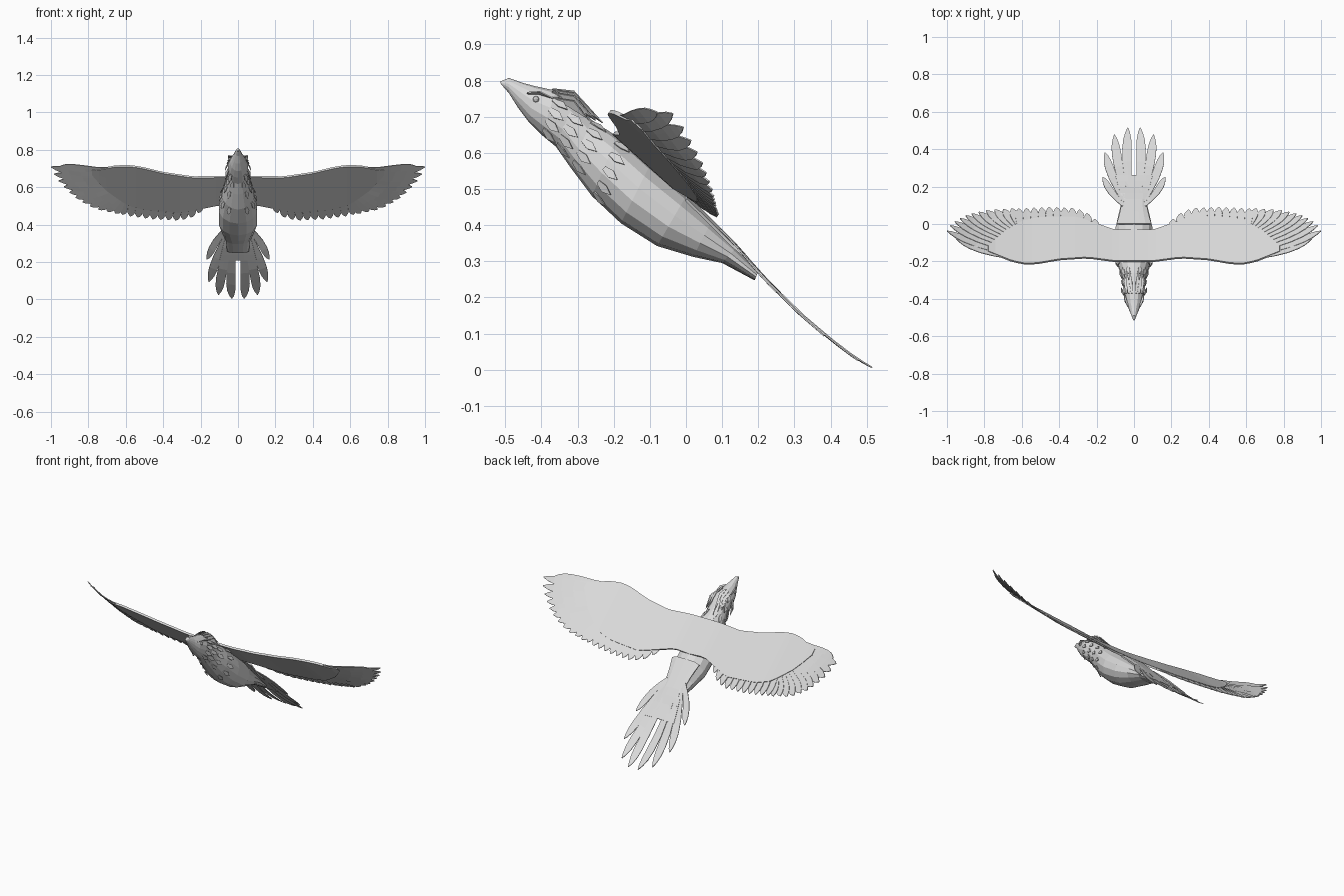
import bpy, bmesh, math
from mathutils import Vector

if "Cube" in bpy.data.objects:
    bpy.data.objects.remove(bpy.data.objects["Cube"])

grey = bpy.data.materials.new("plumage_grey")
grey.diffuse_color = (0.7, 0.7, 0.7, 1)
grey.use_nodes = True
grey.node_tree.nodes["Principled BSDF"].inputs["Base Color"].default_value = grey.diffuse_color


def interp(pts, t):
    """Piecewise linear lookup."""
    if t <= pts[0][0]:
        return pts[0][1]
    for (a, b), (c, d) in zip(pts, pts[1:]):
        if t <= c:
            return b + (d - b) * (t - a) / (c - a)
    return pts[-1][1]


def finish(name, bm, mirror=False, thick=0.0):
    bmesh.ops.recalc_face_normals(bm, faces=bm.faces)
    me = bpy.data.meshes.new(name)
    bm.to_mesh(me)
    bm.free()
    me.materials.append(grey)
    ob = bpy.data.objects.new(name, me)
    bpy.context.collection.objects.link(ob)
    if thick:
        m = ob.modifiers.new("thickness", 'SOLIDIFY')
        m.thickness, m.offset = thick, 0
    if mirror:
        ob.modifiers.new("mirror", 'MIRROR')
    return ob


def strip(bm, rows):
    """Skin a grid of point rows."""
    vs = [[bm.verts.new(p) for p in r] for r in rows]
    for a, b in zip(vs, vs[1:]):
        for i in range(len(a) - 1):
            bm.faces.new((a[i], a[i + 1], b[i + 1], b[i]))
    return vs


# Feather outline: position along the shaft, relative half width
BLADE = [(0, .55), (.25, .75), (.5, .95), (.7, 1), (.83, .85), (.93, .5), (1, .06)]


def feather(bm, root, tip, half, height, tilt=0.0, lift=0.0, bow=0.0):
    """Blade laid on a height function, bowed sideways and twisted a little."""
    r, t = Vector(root), Vector(tip)
    d = t - r
    n = Vector((d.y, -d.x)).normalized()
    rows = []
    for f, w in BLADE:
        c = r + d * f + n * bow * math.sin(math.pi * f)
        row = []
        for s in (-1, 0, 1):
            p = c + n * (s * w * half)
            row.append((p.x, p.y, height(p.x, p.y) + tilt * s * half * w + lift))
        rows.append(row)
    strip(bm, rows)


# Body with head and beak: slanted rings (top y, top z, bottom y, bottom z, half width)
RINGS = [(-.515, .797, -.512, .79, .004), (-.49, .807, -.49, .765, .014),
         (-.45, .793, -.465, .725, .027), (-.42, .785, -.435, .685, .042),
         (-.36, .772, -.40, .65, .054), (-.31, .74, -.36, .617, .052),
         (-.26, .69, -.32, .56, .062), (-.19, .645, -.26, .48, .085),
         (-.10, .565, -.18, .405, .104), (0, .48, -.08, .342, .104),
         (.07, .41, .02, .312, .085), (.14, .338, .10, .295, .066),
         (.20, .272, .19, .247, .06)]
bm = bmesh.new()
N = 14
rings = []
for ty, tz, by, bz, w in RINGS:
    ring = []
    for i in range(N):
        a = 2 * math.pi * i / N
        k = (1 + math.cos(a)) / 2
        ring.append(bm.verts.new((w * math.sin(a), by + (ty - by) * k, bz + (tz - bz) * k)))
    rings.append(ring)
for a, b in zip(rings, rings[1:]):
    for i in range(N):
        j = (i + 1) % N
        bm.faces.new((a[i], a[j], b[j], b[i]))
bm.faces.new(rings[0])
bm.faces.new(rings[-1])
finish("body", bm)

# Wing surface: sloping sheet that rises towards the tip
RISE = [(0, .475), (.1, .475), (.3, .497), (.57, .52), (.75, .55), (.85, .585), (.95, .64), (1, .675)]
LEAD = [(0, -.2), (.1, -.2), (.25, -.18), (.4, -.19), (.5, -.208), (.57, -.215), (.65, -.2), (.8, -.14)]
TRAIL = [(0, -.03), (.1, -.035), (.2, -.0), (.3, .035), (.5, .035), (.6, .015), (.7, -.045), (.78, -.12)]


def wing_z(x, y):
    return interp(RISE, x) - .9 * y


bm = bmesh.new()
rows = []
for i in range(21):
    x = .78 * i / 20
    a, b = interp(LEAD, x), interp(TRAIL, x)
    rows.append([(x, a + (b - a) * j / 5, wing_z(x, a + (b - a) * j / 5)) for j in range(6)])
strip(bm, rows)
finish("wing", bm, mirror=True, thick=.012)

# Short trailing feathers along the inner wing
EDGE = [(.12, -.04), (.16, -.015), (.21, .03), (.26, .068), (.32, .085), (.45, .09), (.62, .082)]
bm = bmesh.new()
for i in range(13):
    x = .125 + .0405 * i
    y = interp(EDGE, x)
    feather(bm, (x - .01, y - .13), (x + .006, y), .0225, wing_z, tilt=.15)
finish("wing_secondary_feathers", bm, mirror=True, thick=.004)

# Long fanned feathers at the wing tip
TIPS = [(.655, .082), (.70, .078), (.745, .076), (.79, .072), (.83, .064), (.868, .055),
        (.90, .045), (.93, .03), (.958, .013), (.983, -.008), (1.0, -.037), (.95, -.08)]
bm = bmesh.new()
for i, tip in enumerate(TIPS):
    f = i / (len(TIPS) - 1)
    root = (.61 + .07 * f, -.02 - .155 * f ** 1.3)
    feather(bm, root, tip, .021 - .005 * f, wing_z, tilt=.15, bow=.012 * f)
finish("wing_primary_feathers", bm, mirror=True, thick=.004)

# Tail sheet and fan
DROP = [(0, .482), (.07, .413), (.14, .343), (.2, .272), (.3, .17), (.4, .085), (.47, .032), (.515, .006)]
HALF = [(0, .092), (.05, .076), (.1, .067), (.15, .07), (.2, .084), (.26, .1)]


def tail_z(x, y):
    return interp(DROP, y) - .25 * x * x


bm = bmesh.new()
rows = []
for i in range(9):
    y = .26 * i / 8
    w = interp(HALF, y)
    rows.append([(w * s / 3, y, tail_z(w * s / 3, y) - .01 * (abs(s) == 3) * (y < .15))
                 for s in range(-3, 4)])
strip(bm, rows)
finish("tail_sheet", bm, thick=.008)

bm = bmesh.new()
for root, tip, half in [((.022, .15), (.033, .515), .025), ((.04, .14), (.105, .477), .025),
                        ((.05, .12), (.156, .382), .023), ((.055, .1), (.167, .25), .018)]:
    feather(bm, root, tip, half, tail_z, tilt=.1, bow=.01)
finish("tail_feathers", bm, mirror=True, thick=.004)


# Ragged plumes on the head and neck, laid close to the body side
def plume(bm, pts, half, side):
    """Small pointed blade through three points; side is the width direction."""
    s = Vector(side).normalized() * half
    a, b, c = map(Vector, pts)
    v = [bm.verts.new(p) for p in (a - s * .5, a + s * .5, b + s, c, b - s)]
    bm.faces.new(v)


bm = bmesh.new()
for x, drop, length in [(.012, 0, .13), (.028, .008, .11), (.04, .022, .09)]:
    plume(bm, [(x, -.37, .776 - drop), (x + .006, -.31, .768 - drop),
               (x + .012, -.36 + length, .78 - drop - .75 * length)], .009, (1, 0, -.3))
finish("crest_plumes", bm, mirror=True, thick=.003)

bm = bmesh.new()
for ring in range(4, 8):
    ty, tz, by, bz, w = RINGS[ring]
    for i in range(5):
        a = math.radians(25 + 28 * i + 12 * (ring % 2))
        k = (1 + math.cos(a)) / 2
        out = Vector((math.sin(a), .5 * math.cos(a), .8 * math.cos(a))).normalized()
        p = Vector((w * math.sin(a), by + (ty - by) * k, bz + (tz - bz) * k)) + out * .001
        along = Vector((.15 * math.sin(a), .75, -.66))
        plume(bm, [p, p + along * .025 + out * .007, p + along * .05 + out * .008],
              .012, along.cross(out))
finish("neck_plumes", bm, mirror=True, thick=.003)

# Eyes and brows
bm = bmesh.new()
bmesh.ops.create_icosphere(bm, subdivisions=2, radius=.009)
bmesh.ops.translate(bm, verts=bm.verts, vec=(.041, -.415, .748))
finish("eye", bm, mirror=True)
bm = bmesh.new()
plume(bm, [(.032, -.44, .765), (.046, -.405, .766), (.052, -.365, .75)], .007, (.8, 0, .5))
finish("brow", bm, mirror=True, thick=.004)
